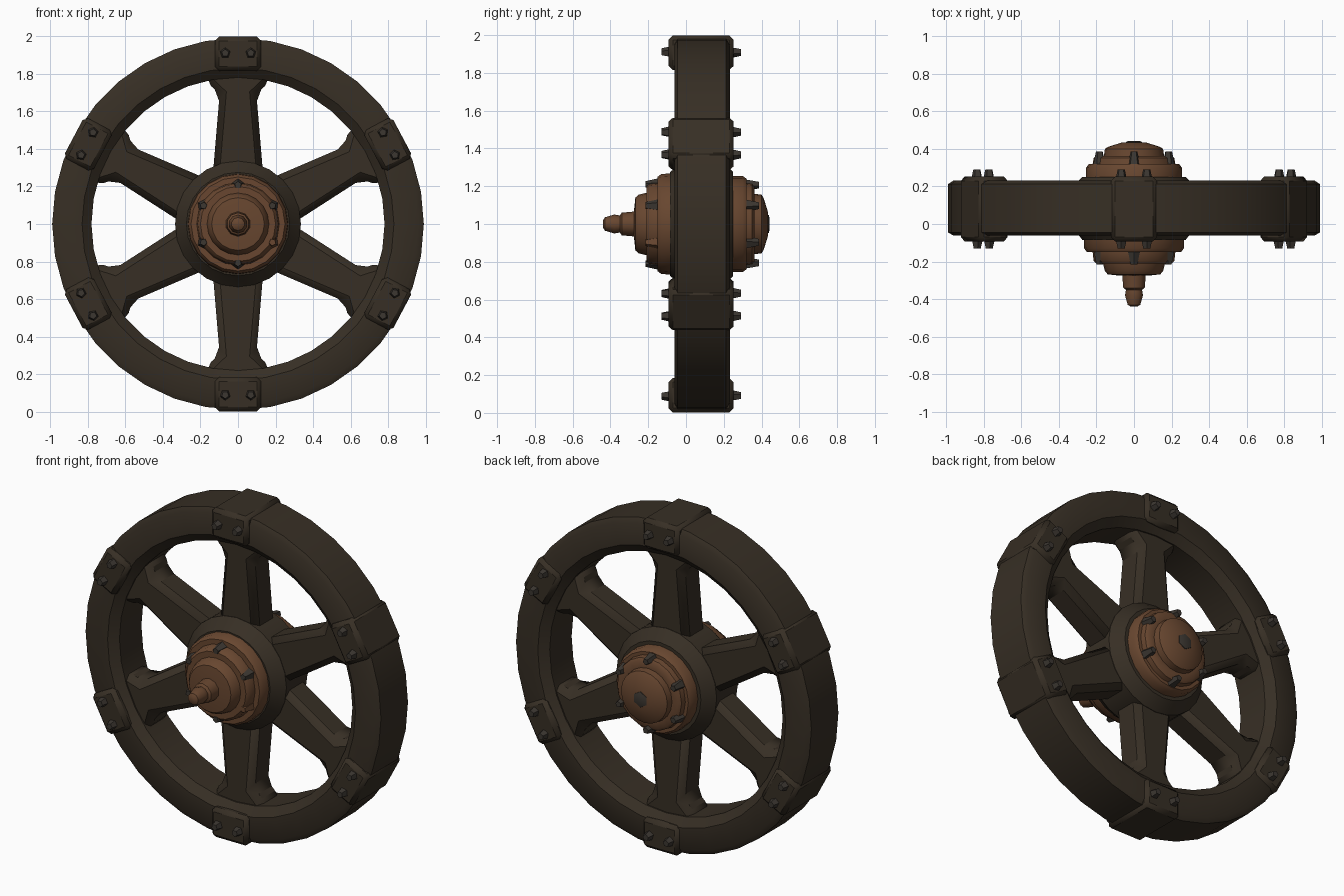
import bpy, bmesh, math
from mathutils import Matrix

cube = bpy.data.objects.get("Cube")
if cube:
    bpy.data.objects.remove(cube, do_unlink=True)


def material(name, rgb):
    m = bpy.data.materials.new(name)
    m.use_nodes = True
    m.diffuse_color = (*rgb, 1)
    bsdf = m.node_tree.nodes["Principled BSDF"]
    bsdf.inputs["Base Color"].default_value = (*rgb, 1)
    bsdf.inputs["Roughness"].default_value = 0.8
    return m


WOOD = material("dark wood", (0.038, 0.028, 0.018))
COPPER = material("aged copper", (0.138, 0.062, 0.029))
IRON = material("dull iron", (0.045, 0.038, 0.031))
CENTRE = Matrix.Translation((0, 0, 1))


def finish(name, bm, mat, turn=0.0, bevel=0.0, smooth=35):
    """Turn a bmesh into an object, rotated about the axle."""
    bmesh.ops.recalc_face_normals(bm, faces=bm.faces)
    me = bpy.data.meshes.new(name)
    bm.to_mesh(me)
    bm.free()
    me.materials.append(mat)
    ob = bpy.data.objects.new(name, me)
    bpy.context.collection.objects.link(ob)
    ob.matrix_world = CENTRE @ Matrix.Rotation(turn, 4, "Y")
    if bevel:
        mod = ob.modifiers.new("Bevel", "BEVEL")
        mod.width = bevel
        mod.segments = 1
    bpy.ops.object.select_all(action="DESELECT")
    ob.select_set(True)
    bpy.context.view_layer.objects.active = ob
    bpy.ops.object.shade_smooth_by_angle(angle=math.radians(smooth))
    return ob


def lathe(name, profile, sides, mat, closed=False):
    """Spin a (radius, y) profile about the axle."""
    bm = bmesh.new()
    rings = []
    for r, y in profile:
        rings.append([bm.verts.new((r * math.sin(a), y, r * math.cos(a)))
                      for a in (math.tau * i / sides for i in range(sides))])
    pairs = list(zip(rings, rings[1:]))
    if closed:
        pairs.append((rings[-1], rings[0]))
    else:
        bm.faces.new(rings[0])
        bm.faces.new(rings[-1])
    for a, b in pairs:
        for i in range(sides):
            j = (i + 1) % sides
            bm.faces.new((a[i], a[j], b[j], b[i]))
    return finish(name, bm, mat, smooth=40)


def slab(name, half, y0, y1, mat, turn, bevel, smooth):
    """Extrude a mirrored (x, z) outline from y0 to y1."""
    outline = half + [(-x, z) for x, z in reversed(half)]
    bm = bmesh.new()
    face = bm.faces.new([bm.verts.new((x, y0, z)) for x, z in outline])
    ext = bmesh.ops.extrude_face_region(bm, geom=[face])
    verts = [v for v in ext["geom"] if isinstance(v, bmesh.types.BMVert)]
    bmesh.ops.translate(bm, verts=verts, vec=(0, y1 - y0, 0))
    return finish(name, bm, mat, turn, bevel, smooth)


def bolts(name, spots, y, side, turn, size, mat=IRON):
    """Tapered five-sided bolt heads; side is -1 for front, 1 for back."""
    bm = bmesh.new()
    for x, z in spots:
        place = Matrix.Translation((x, y, z)) @ Matrix.Rotation(-side * math.pi / 2, 4, "X")
        bmesh.ops.create_cone(bm, cap_ends=True, segments=5, radius1=size,
                              radius2=size * 0.55, depth=0.07, matrix=place)
    return finish(name, bm, mat, turn, smooth=20)


# Rim with chamfered edges
lathe("rim", [(0.96, -0.062), (0.989, -0.045), (0.989, 0.213), (0.96, 0.232),
              (0.83, 0.232), (0.78, 0.19), (0.78, -0.02), (0.83, -0.062)],
      36, WOOD, closed=True)

# Wooden hub core, sloping out from the collars to the spokes
lathe("hub_core", [(0.275, -0.085), (0.29, -0.065), (0.335, -0.015), (0.335, 0.185),
                   (0.29, 0.235), (0.275, 0.25)], 24, WOOD)

# Copper hub caps
lathe("front_hub_cap", [(0.268, -0.07), (0.265, -0.13), (0.25, -0.15), (0.22, -0.15),
                        (0.215, -0.195), (0.2, -0.21), (0.165, -0.21), (0.155, -0.25),
                        (0.14, -0.268), (0.075, -0.275)], 20, COPPER)
lathe("front_axle_spindle", [(0.068, -0.25), (0.06, -0.34), (0.045, -0.35),
                             (0.05, -0.38), (0.035, -0.43), (0.018, -0.44)], 10, COPPER)
lathe("back_hub_cap", [(0.255, 0.23), (0.255, 0.3), (0.24, 0.32), (0.22, 0.32),
                       (0.215, 0.35), (0.2, 0.362), (0.16, 0.362), (0.155, 0.4),
                       (0.135, 0.412), (0.06, 0.435)], 20, COPPER)
lathe("back_axle_nut", [(0.052, 0.42), (0.047, 0.438), (0.03, 0.443)], 6, IRON)

# Six spokes, each with a flared foot, a rim clamp and bolts
for n, degrees in enumerate((0, 62, 118, 180, 242, 298), 1):
    turn = math.radians(degrees)
    upright = degrees % 180 == 0
    slab(f"spoke_{n}", [(0.135, 0.25), (0.098, 0.69), (0.17, 0.76), (0.17, 0.83)],
         -0.012, 0.182, WOOD, turn, 0.045, 35)
    slab(f"rim_clamp_{n}", [(0.122, 0.815), (0.122, 0.997 if upright else 0.99)],
         -0.092, 0.252, WOOD, turn, 0.022, 35)
    for label, side, clamp_y, cap_y in (("front", -1, -0.095, -0.18),
                                        ("back", 1, 0.255, 0.352)):
        bolts(f"{label}_clamp_bolts_{n}", [(-0.068, 0.91), (0.068, 0.91)],
              clamp_y, side, turn, 0.036)
        # One front hub bolt is copper like the cap
        bolts(f"{label}_hub_bolt_{n}", [(0, 0.208)], cap_y, side, turn, 0.034,
              COPPER if (label, degrees) == ("front", 118) else IRON)
